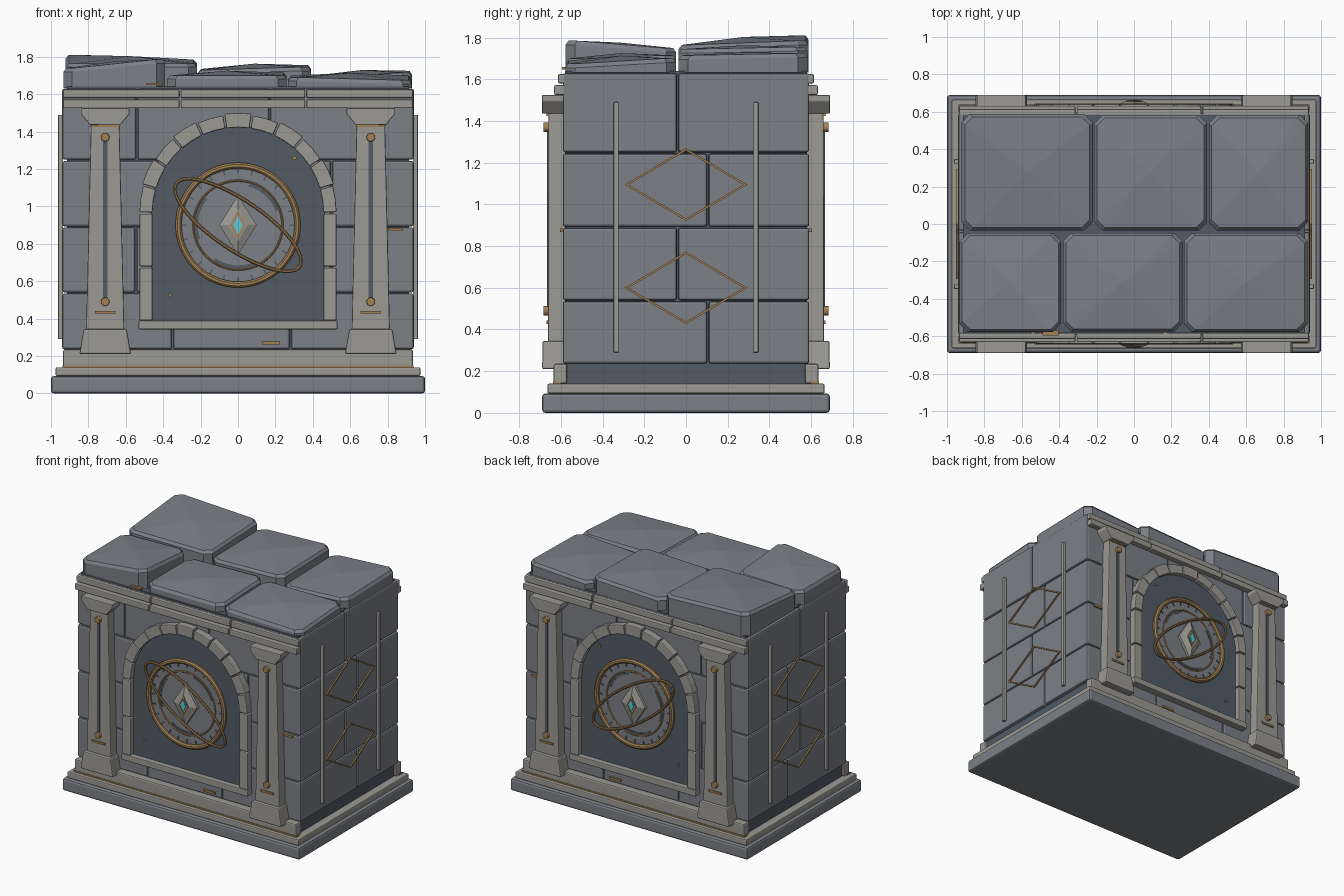
import bpy, bmesh
from math import sin, cos, pi, radians
from mathutils import Vector

if "Cube" in bpy.data.objects:
    bpy.data.objects.remove(bpy.data.objects["Cube"])


def material(name, rgb):
    m = bpy.data.materials.new(name)
    m.diffuse_color = (*rgb, 1)
    m.use_nodes = True
    m.node_tree.nodes["Principled BSDF"].inputs["Base Color"].default_value = m.diffuse_color
    return m


STONE = material("stone", (0.20, 0.215, 0.24))
TRIM = material("pale_stone", (0.33, 0.32, 0.295))
DARK = material("dark_slate", (0.085, 0.105, 0.13))
GOLD = material("bronze", (0.36, 0.22, 0.09))
GLOW = material("cyan_gem", (0.1, 0.6, 0.7))


def finish(name, bm, mat, bevel=0, mirror=""):
    """Turn a bmesh into an object, bevelled and mirrored about the world axes."""
    bmesh.ops.recalc_face_normals(bm, faces=bm.faces)
    me = bpy.data.meshes.new(name)
    bm.to_mesh(me)
    bm.free()
    me.materials.append(mat)
    ob = bpy.data.objects.new(name, me)
    bpy.context.collection.objects.link(ob)
    if bevel:
        b = ob.modifiers.new("bevel", 'BEVEL')
        b.width, b.segments, b.limit_method = bevel, 2, 'ANGLE'
    if mirror:
        m = ob.modifiers.new("mirror", 'MIRROR')
        m.use_axis = ('X' in mirror, 'Y' in mirror, False)
        m.use_mirror_merge = False
    return ob


def loft(bm, loops):
    rings = [[bm.verts.new(p) for p in lp] for lp in loops]
    n = len(rings[0])
    for a, b in zip(rings, rings[1:]):
        for i in range(n):
            j = (i + 1) % n
            bm.faces.new((a[i], a[j], b[j], b[i]))
    bm.faces.new(rings[0])
    bm.faces.new(rings[-1])


def box(bm, x0, x1, y0, y1, z0, z1):
    loft(bm, [[(x0, y0, z), (x1, y0, z), (x1, y1, z), (x0, y1, z)] for z in (z0, z1)])


def prism(bm, pts, y0, y1):
    loft(bm, [[(x, y, z) for x, z in pts] for y in (y0, y1)])


def circle(cx, cz, r, n=48):
    return [(cx + r * cos(2 * pi * i / n), cz + r * sin(2 * pi * i / n)) for i in range(n)]


def diamond(cx, cz, w, h):
    return [(cx + w, cz), (cx, cz + h), (cx - w, cz), (cx, cz - h)]


def tube(bm, pts, depth, r, side=False, k=8):
    """Closed mitred tube along a 2D outline, in the front plane or the side plane."""
    n, rings = len(pts), []
    P = [Vector(p) for p in pts]
    for i in range(n):
        t0, t1 = (P[i] - P[i - 1]).normalized(), (P[(i + 1) % n] - P[i]).normalized()
        t = (t0 + t1).normalized()
        nrm = Vector((t.y, -t.x)) / max(0.3, t.dot(t1))
        ring = []
        for j in range(k):
            a = 2 * pi * (j + 0.5) / k
            q, d = P[i] + nrm * r * cos(a), depth + r * sin(a)
            ring.append(bm.verts.new((d, q.x, q.y) if side else (q.x, d, q.y)))
        rings.append(ring)
    for i in range(n):
        a, b = rings[i], rings[(i + 1) % n]
        for j in range(k):
            bm.faces.new((a[j], a[(j + 1) % k], b[(j + 1) % k], b[j]))


def boxes(name, mat, dims, bevel=0, mirror=""):
    bm = bmesh.new()
    for d in dims:
        box(bm, *d)
    return finish(name, bm, mat, bevel, mirror)


def prisms(name, mat, shapes, y0, y1, bevel=0, mirror="Y"):
    bm = bmesh.new()
    for s in shapes:
        prism(bm, s, y0, y1)
    return finish(name, bm, mat, bevel, mirror)


# Stepped base
boxes("plinth", STONE, [(-1, 1, -.69, .69, 0, .093)], .015)
boxes("base_step", TRIM, [(-.975, .975, -.665, .665, .093, .14)], .008)
boxes("base_ledge", TRIM, [(-.935, .935, -.635, -.57, .14, .236)], .01, "Y")
boxes("base_gold_line", GOLD, [(-.938, .938, -.639, -.6, .14, .15)], 0, "Y")
boxes("core", DARK, [(-.915, .915, -.58, .58, .13, 1.64)])

# Coursed wall blocks
rows = [(.236, .535, (-.35, .28), .105), (.54, .888, (-.545, .5), -.04),
        (.893, 1.243, (-.3, .5), .105), (1.25, 1.63, (-.54, .17), -.04)]
g, dims = .004, []
for z0, z1, xs, ys in rows:
    cx = (-.944, *xs, .944)
    for xa, xb in zip(cx, cx[1:]):
        for ya, yb in ((-.595, ys), (ys, .595)):
            dims.append((xa + g, xb - g, ya + g, yb - g, z0, z1))
boxes("wall_blocks", STONE, dims, .012)

# Cornice, in two courses of three pieces
splits = (-.939, -.31, .363, .939)
dims = []
for xa, xb in zip(splits, splits[1:]):
    dims += [(xa + g, xb - g, -.632, -.57, 1.525, 1.572), (xa + g, xb - g, -.614, -.57, 1.58, 1.625)]
boxes("cornice", TRIM, dims, .007, "Y")

# Roof slabs: plan rectangle plus top heights of the four corners
slabs = [(-.932, -.39, -.578, -.048, (1.74, 1.785, 1.75, 1.74)),
         (-.38, .26, -.575, -.048, (1.70, 1.70, 1.715, 1.70)),
         (.267, .928, -.578, -.048, (1.69, 1.675, 1.70, 1.70)),
         (-.922, -.22, -.035, .588, (1.765, 1.765, 1.785, 1.81)),
         (-.213, .39, -.035, .583, (1.73, 1.745, 1.755, 1.735)),
         (.4, .93, -.035, .583, (1.69, 1.715, 1.725, 1.70))]
for i, (x0, x1, y0, y1, hs) in enumerate(slabs):
    bm = bmesh.new()
    c = .045
    plan = [(x0, y0 + c, 0), (x0 + c, y0, 0), (x1 - c, y0, 1), (x1, y0 + c, 1),
            (x1, y1 - c, 2), (x1 - c, y1, 2), (x0 + c, y1, 3), (x0, y1 - c, 3)]
    mx, my = (x0 + x1) / 2, (y0 + y1) / 2
    low = [(x, y, 1.632) for x, y, k in plan]
    mid = [(x, y, hs[k] - .02) for x, y, k in plan]
    top = [(mx + (x - mx) * .95, my + (y - my) * .95, hs[k]) for x, y, k in plan]
    loft(bm, [low, mid, top])
    bm.faces.ensure_lookup_table()
    apex = bmesh.ops.poke(bm, faces=[bm.faces[-1]])["verts"][0]
    apex.co.z += .022
    finish("roof_slab_%d" % (i + 1), bm, STONE)

# Corner columns
X = .71


def frustum(bm, z0, w0, z1, w1, yf0, yf1):
    loft(bm, [[(X - w, yf, z), (X + w, yf, z), (X + w, -.57, z), (X - w, -.57, z)]
              for z, w, yf in ((z0, w0, yf0), (z1, w1, yf1))])


bm = bmesh.new()
frustum(bm, .21, .138, .345, .115, -.69, -.688)
finish("column_base", bm, TRIM, .008, "XY")
bm = bmesh.new()
frustum(bm, .34, .102, 1.44, .076, -.662, -.66)
finish("column_shaft", bm, TRIM, .006, "XY")
bm = bmesh.new()
loft(bm, [[(X - w, -.69, z), (X + w, -.69, z), (X + w, -.57, z), (X - w, -.57, z)]
          for z, w in ((1.435, .08), (1.495, .13), (1.525, .13))])
finish("column_capital", bm, TRIM, .005, "XY")
boxes("column_groove", DARK, [(X - .011, X + .011, -.667, -.65, .5, 1.36)], 0, "XY")
prisms("column_studs", GOLD, [circle(X, z, .023, 16) for z in (.49, 1.37)], -.684, -.65, .004, "XY")
boxes("column_bands", GOLD, [(X - .055, X + .055, -.67, -.65, .427, .442),
                             (X - .078, X + .078, -.668, -.65, 1.425, 1.436)], 0, "XY")

# Arched frame and recessed panel
ZS, RO, RI = .965, .527, .457
arc = [(RI * cos(pi * i / 32) * 1.02, ZS + RI * 1.02 * sin(pi * i / 32)) for i in range(33)]
prisms("arch_panel", DARK, [[(-.466, .37), (.466, .37)] + arc], -.605, -.58)
stones = []
N = 11
for i in range(N):
    a0, a1 = pi * i / N + .008, pi * (i + 1) / N - .008
    ro = RO + (.008 if i % 2 else 0)
    stones.append([(r * cos(a), ZS + r * sin(a)) for r, a in
                   ((RI, a0), (ro, a0), (ro, (a0 + a1) / 2), (ro, a1), (RI, a1), (RI, (a0 + a1) / 2))])
prisms("arch_stones", TRIM, stones, -.642, -.58, .006)
posts = [(s * RI if s > 0 else -RO, RO if s > 0 else -RI, -.64, -.58, z0, z1)
         for s in (-1, 1) for z0, z1 in ((.39, .672), (.68, .96))]
boxes("arch_posts", TRIM, posts, .006, "Y")
boxes("arch_sill", TRIM, [(-.532, .532, -.645, -.58, .343, .39)], .006, "Y")
prisms("panel_studs", GOLD, [circle(.302, 1.26, .011, 12), circle(-.362, .527, .009, 12)], -.615, -.6)

# Medallion with dial, ticks and orbit ring
CZ = .9
prisms("dial_disc", STONE, [circle(0, CZ, .31)], -.614, -.6)
bm = bmesh.new()
tube(bm, circle(0, CZ, .318, 64), -.62, .0175)
tube(bm, circle(0, CZ, .238, 64), -.614, .006)
finish("dial_rings", bm, GOLD, 0, "Y")
bm = bmesh.new()
e = radians(-34)
orbit = [(.397 * cos(t) * cos(e) - .132 * sin(t) * sin(e), CZ + .397 * cos(t) * sin(e) + .132 * sin(t) * cos(e))
         for t in (2 * pi * i / 64 for i in range(64))]
tube(bm, orbit, -.636, .0095)
finish("orbit_ring", bm, GOLD, 0, "Y")


def sector(a0, a1, r0, r1, n):
    t = [radians(a0 + (a1 - a0) * i / n) for i in range(n + 1)]
    return ([(r1 * cos(a), CZ + r1 * sin(a)) for a in t] + [(r0 * cos(a), CZ + r0 * sin(a)) for a in reversed(t)])


prisms("dial_ticks", DARK, [sector(a - .8, a + .8, .275, .302, 1) for a in range(0, 360, 15)], -.62, -.61)
prisms("dial_arcs", DARK, [sector(a, b, .215, .229, 10) for a, b in ((20, 75), (140, 200), (235, 295))], -.618, -.61)

# Faceted diamond boss with gem
bm = bmesh.new()
loft(bm, [[(x, y, z) for x, z in diamond(0, CZ, w, h)]
          for y, w, h in ((-.6, .1, .16), (-.635, .1, .16), (-.655, .05, .085))])
finish("diamond_boss", bm, TRIM, 0, "Y")
bm = bmesh.new()
tube(bm, diamond(0, CZ, .036, .068), -.656, .006, k=4)
finish("gem_setting", bm, GOLD, 0, "Y")
prisms("gem", GLOW, [diamond(0, CZ, .022, .045)], -.662, -.65)

# Side rods and diamond outlines
boxes("side_rods", TRIM, [(.935, .962, y - .012, y + .012, .29, 1.49) for y in (-.335, .335)], .004, "X")
bm = bmesh.new()
for z in (.6, 1.095):
    tube(bm, diamond(0, z, .285, .168), .946, .007, True, 4)
finish("side_diamonds", bm, GOLD, 0, "X")

# Small bronze inlays
boxes("wall_inlays", GOLD, [(.13, .225, -.603, -.59, .262, .278), (.805, .88, -.605, -.59, .868, .884)], 0, "Y")
boxes("slab_inlay", GOLD, [(-.49, -.405, -.595, -.57, 1.648, 1.66)])
